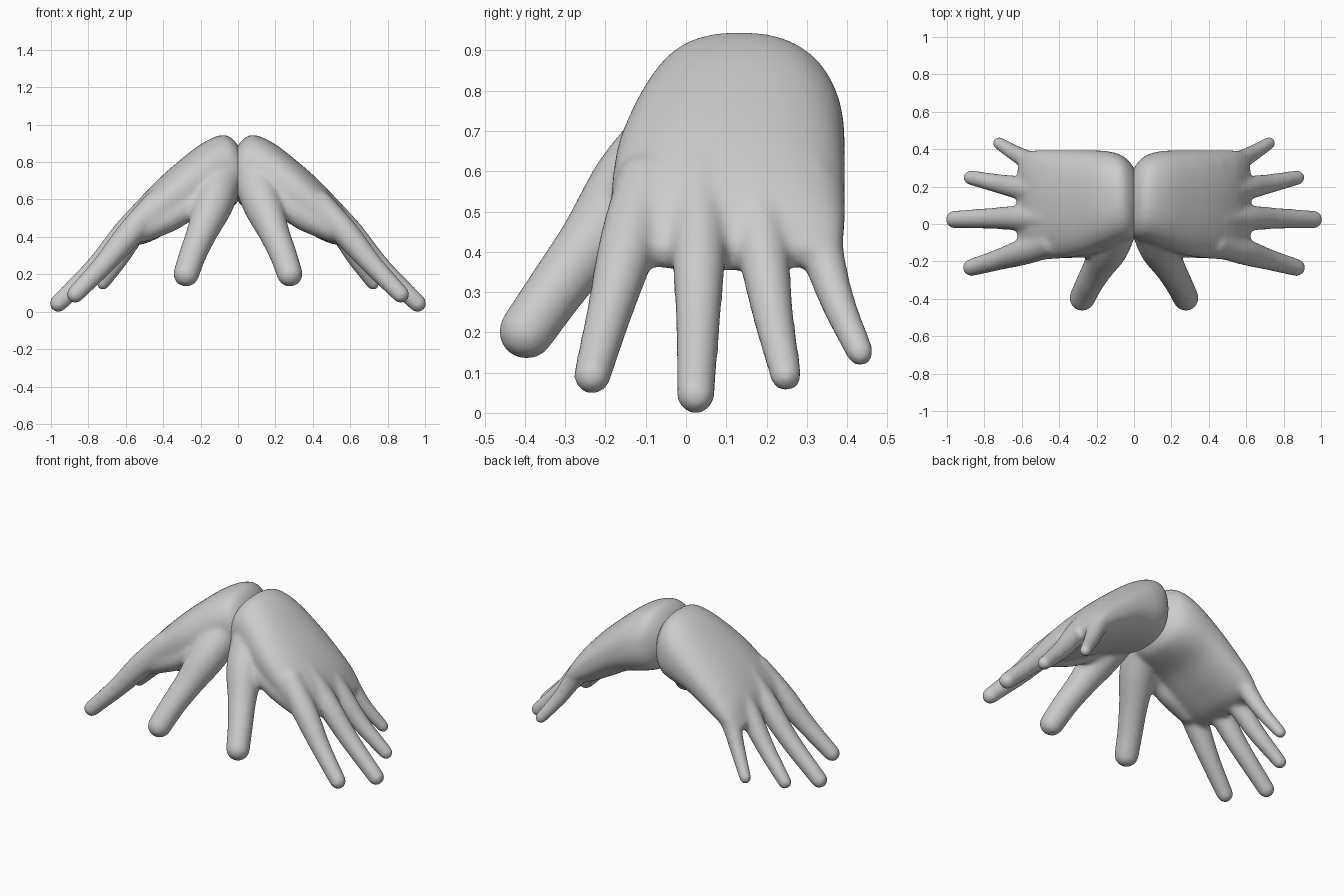
import bpy, bmesh, math
from mathutils import Vector, Matrix

if "Cube" in bpy.data.objects:
    bpy.data.objects.remove(bpy.data.objects["Cube"])

bm = bmesh.new()


def spline(rows, steps):
    """Catmull-Rom interpolation through rows of numbers."""
    rows = [Vector(r) for r in rows]
    ext = [2 * rows[0] - rows[1]] + rows + [2 * rows[-1] - rows[-2]]
    out = []
    for p0, p1, p2, p3 in zip(ext, ext[1:], ext[2:], ext[3:]):
        for k in range(steps):
            t = k / steps
            out.append(0.5 * (2 * p1 + (p2 - p0) * t
                              + (2 * p0 - 5 * p1 + 4 * p2 - p3) * t * t
                              + (3 * p1 - p0 - 3 * p2 + p3) * t ** 3))
    return out + [rows[-1]]


def add_palm(sections, sides=48, power=2.35):
    """Loft flattened rings; each section is back x, z, palm x, z, y0, y1."""
    rings = []
    for tx, tz, bx, bz, y0, y1 in spline(sections, 5):
        top, bot = Vector((tx, 0, tz)), Vector((bx, 0, bz))
        mid, half = (top + bot) / 2, (top - bot) / 2
        ring = []
        for i in range(sides):
            a = 2 * math.pi * i / sides
            c, s = math.cos(a), math.sin(a)
            u = math.copysign(abs(c) ** (2 / power), c)
            v = math.copysign(abs(s) ** (2 / power), s)
            p = mid + half * v
            p.y = (y0 + y1) / 2 + (y1 - y0) / 2 * u
            ring.append(bm.verts.new(p))
        rings.append(ring)
    for r, q in zip(rings, rings[1:]):
        for i in range(sides):
            j = (i + 1) % sides
            bm.faces.new((r[i], r[j], q[j], q[i]))
    bm.faces.new(rings[0])
    bm.faces.new(rings[-1])


def add_finger(joints, steps=9):
    """Chain of overlapping balls through joints given as (x, y, z, radius)."""
    for p in spline(joints, steps):
        bmesh.ops.create_icosphere(bm, subdivisions=3, radius=p[3],
                                   matrix=Matrix.Translation(p.xyz))


# Palm from the wrist to the knuckles
add_palm([
    (-0.02, 0.86, -0.03, 0.64, -0.05, 0.26),
    (0.03, 0.925, 0.00, 0.59, -0.08, 0.32),
    (0.09, 0.945, 0.035, 0.555, -0.095, 0.365),
    (0.20, 0.895, 0.095, 0.535, -0.13, 0.39),
    (0.34, 0.785, 0.23, 0.50, -0.17, 0.395),
    (0.46, 0.675, 0.36, 0.43, -0.185, 0.395),
    (0.555, 0.565, 0.48, 0.37, -0.19, 0.395),
    (0.605, 0.475, 0.555, 0.355, -0.18, 0.385),
    (0.63, 0.415, 0.60, 0.355, -0.15, 0.36),
])

# Index, middle, ring and little fingers
add_finger([(0.44, -0.10, 0.57, 0.075), (0.58, -0.145, 0.415, 0.073),
            (0.72, -0.19, 0.25, 0.058), (0.87, -0.233, 0.093, 0.048)])
add_finger([(0.45, 0.03, 0.58, 0.075), (0.60, 0.032, 0.425, 0.07),
            (0.76, 0.03, 0.24, 0.058), (0.96, 0.024, 0.045, 0.049)])
add_finger([(0.45, 0.17, 0.575, 0.075), (0.59, 0.19, 0.415, 0.066),
            (0.72, 0.215, 0.25, 0.053), (0.873, 0.248, 0.093, 0.041)])
add_finger([(0.43, 0.305, 0.57, 0.07), (0.55, 0.335, 0.415, 0.056),
            (0.63, 0.375, 0.28, 0.045), (0.722, 0.432, 0.15, 0.036)])
# Thumb and the web joining it to the index finger
add_finger([(0.10, -0.01, 0.69, 0.12), (0.135, -0.125, 0.57, 0.108),
            (0.19, -0.23, 0.43, 0.084), (0.24, -0.32, 0.31, 0.074),
            (0.277, -0.396, 0.202, 0.07)])
add_finger([(0.15, -0.10, 0.58, 0.09), (0.26, -0.105, 0.56, 0.075),
            (0.37, -0.105, 0.505, 0.08), (0.50, -0.11, 0.45, 0.078)])

bmesh.ops.recalc_face_normals(bm, faces=bm.faces)
mesh = bpy.data.meshes.new("hands")
bm.to_mesh(mesh)
bm.free()
hands = bpy.data.objects.new("hands", mesh)
bpy.context.collection.objects.link(hands)

skin = bpy.data.materials.new("plain grey")
skin.diffuse_color = (0.6, 0.6, 0.6, 1)
skin.use_nodes = True
skin.node_tree.nodes["Principled BSDF"].inputs["Base Color"].default_value = skin.diffuse_color
mesh.materials.append(skin)

# Fuse the parts into one skin, soften it, then mirror the second hand
fuse = hands.modifiers.new("fuse", 'REMESH')
fuse.mode = 'VOXEL'
fuse.voxel_size = 0.01
fuse.use_smooth_shade = True
soft = hands.modifiers.new("soften", 'SMOOTH')
soft.factor = 0.5
soft.iterations = 22
pair = hands.modifiers.new("pair", 'MIRROR')
pair.use_axis = (True, False, False)
pair.use_bisect_axis = (True, False, False)
pair.use_mirror_merge = False
